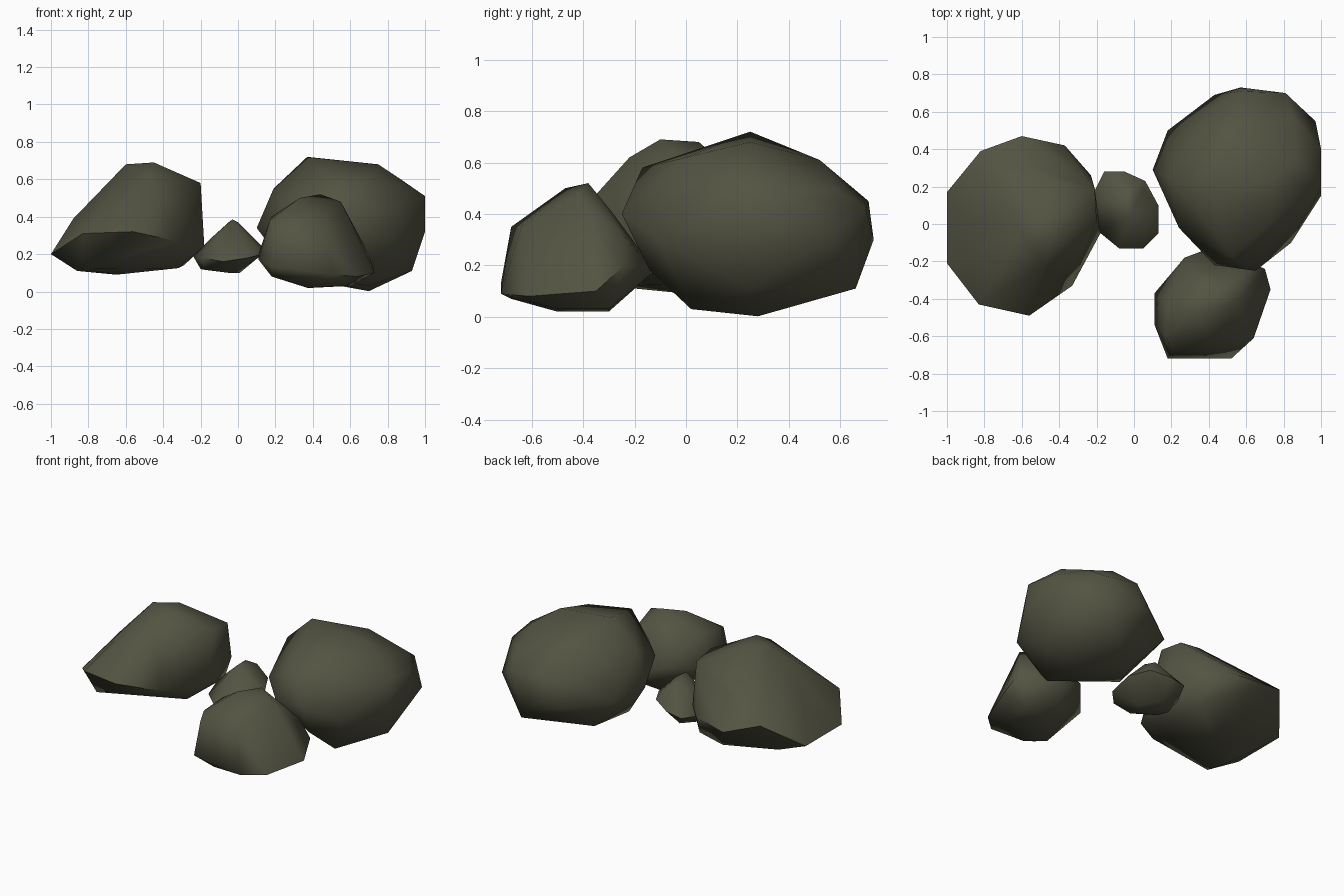
import bpy, bmesh, math

stone = bpy.data.materials.new("dark olive stone")
stone.diffuse_color = (0.088, 0.088, 0.056, 1)


def rock(name, girdle, crown, base):
    """Chiselled boulder: hull around a girdle outline, crown and base points."""
    bm = bmesh.new()
    for p in girdle + crown + base:
        bm.verts.new(p)
    res = bmesh.ops.convex_hull(bm, input=bm.verts)
    loose = {v for v in res["geom_interior"] if isinstance(v, bmesh.types.BMVert)}
    loose |= {v for v in bm.verts if not v.link_faces}
    bmesh.ops.delete(bm, geom=list(loose), context='VERTS')
    bmesh.ops.recalc_face_normals(bm, faces=bm.faces)
    me = bpy.data.meshes.new(name)
    bm.to_mesh(me)
    bm.free()
    me.materials.append(stone)
    ob = bpy.data.objects.new(name, me)
    bpy.context.collection.objects.link(ob)
    bpy.ops.object.select_all(action='DESELECT')
    ob.select_set(True)
    bpy.context.view_layer.objects.active = ob
    bpy.ops.object.shade_smooth_by_angle(angle=math.radians(65))


# large boulder, back right
rock("large_boulder",
     [(.10, .29, .34), (.18, .50, .30), (.43, .69, .28), (.57, .73, .30),
      (.57, .71, .45), (.81, .70, .42), (.97, .55, .31), (1, .40, .48),
      (1, .15, .32), (.84, -.10, .30), (.65, -.25, .40), (.43, -.22, .38),
      (.24, -.02, .40)],
     [(.37, .25, .72), (.75, .25, .68), (.60, .52, .61), (.45, .52, .59),
      (.52, -.17, .58), (.72, 0, .62), (.19, .25, .55), (1, .20, .51),
      (.87, .35, .60), (.85, .58, .50)],
     [(.70, .28, .002), (.70, .02, .03), (.93, .25, .11), (.75, .66, .11),
      (.38, .42, .06), (.28, .20, .10), (.62, -.14, .18)])

# wide boulder, left
rock("left_boulder",
     [(-1, .17, .20), (-.82, .39, .37), (-.60, .47, .30), (-.37, .42, .32),
      (-.23, .26, .30), (-.18, -.05, .24), (-.33, -.33, .27),
      (-.56, -.49, .32), (-.83, -.43, .31), (-1, -.21, .20)],
     [(-.60, -.04, .68), (-.45, -.10, .69), (-.47, .05, .68), (-.20, .02, .58),
      (-.21, .19, .56), (-.47, -.22, .62), (-.73, .04, .52), (-.88, .02, .39),
      (-.45, .23, .52)],
     [(-.65, 0, .09), (-.83, -.30, .12), (-.86, -.12, .11), (-.32, -.08, .125),
      (-.48, .30, .12), (-.29, .27, .14), (-.82, .20, .14)])

# medium boulder, front
rock("front_boulder",
     [(.11, -.37, .20), (.27, -.18, .26), (.43, -.12, .18), (.70, -.24, .20),
      (.73, -.35, .10), (.64, -.61, .08), (.52, -.72, .09), (.18, -.72, .13),
      (.11, -.54, .17)],
     [(.18, -.42, .40), (.17, -.60, .38), (.20, -.68, .35), (.25, -.55, .43),
      (.44, -.38, .52), (.33, -.47, .50), (.55, -.42, .48), (.45, -.29, .41),
      (.62, -.24, .31), (.60, -.38, .38), (.44, -.64, .35)],
     [(.37, -.50, .02), (.58, -.50, .03), (.60, -.30, .03), (.40, -.30, .02),
      (.30, -.68, .07), (.18, -.60, .08)])

# small stone, centre
rock("small_stone",
     [(-.24, .12, .19), (-.16, .28, .20), (-.05, .28, .22), (.06, .23, .25),
      (.13, .10, .24), (.13, -.05, .20), (.05, -.13, .18), (-.08, -.13, .16),
      (-.19, -.04, .18)],
     [(-.03, .04, .385), (-.05, .15, .37), (0, .10, .37), (0, .20, .34),
      (-.15, .12, .28), (.05, .18, .30)],
     [(-.20, .08, .12), (-.17, .02, .115), (-.05, -.02, .10), (.01, .06, .10),
      (-.08, .18, .11)])
